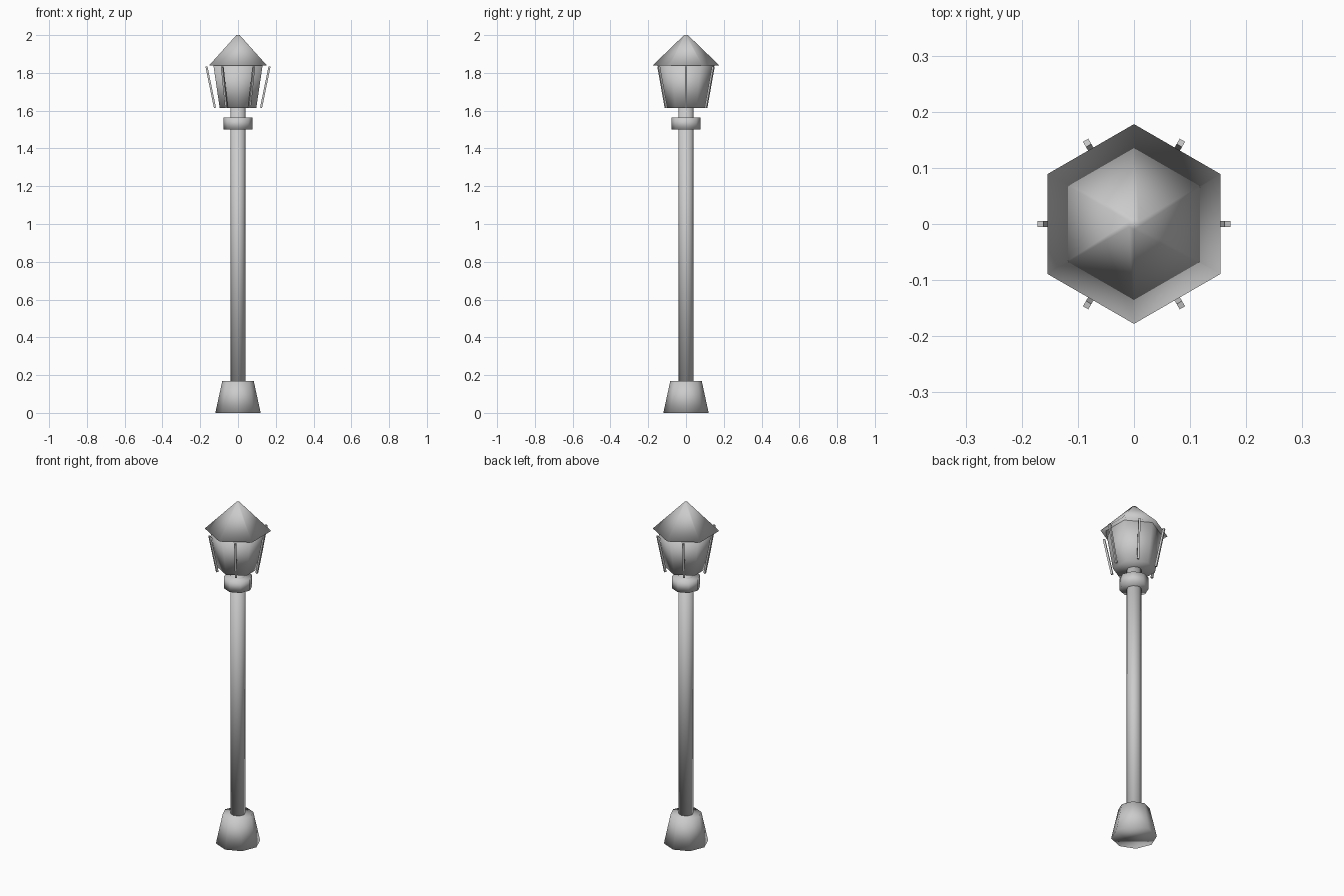
import bpy, bmesh, math
from mathutils import Vector, Matrix

if "Cube" in bpy.data.objects:
    bpy.data.objects.remove(bpy.data.objects["Cube"])


def finish(name, bm, smooth=False):
    bmesh.ops.recalc_face_normals(bm, faces=bm.faces)
    for f in bm.faces:
        f.smooth = smooth
    me = bpy.data.meshes.new(name)
    bm.to_mesh(me)
    bm.free()
    ob = bpy.data.objects.new(name, me)
    bpy.context.collection.objects.link(ob)
    return ob


def frustum(name, sides, profile):
    """Capped, fully smooth solid through (radius, z) rings, first corner on +y."""
    bm = bmesh.new()
    rings = []
    for r, z in profile:
        rings.append([bm.verts.new((r * math.sin(a), r * math.cos(a), z))
                      for a in (2 * math.pi * i / sides for i in range(sides))])
    for lo, hi in zip(rings, rings[1:]):
        for i in range(sides):
            j = (i + 1) % sides
            bm.faces.new((lo[i], lo[j], hi[j], hi[i]))
    bm.faces.new(rings[0])
    bm.faces.new(rings[-1])
    return finish(name, bm, True)


# Post: foot, pole and collar
frustum("base", 8, [(0.12, 0), (0.083, 0.17)])
frustum("pole", 8, [(0.04, 0.16), (0.04, 1.62)])
frustum("collar", 8, [(0.077, 1.5), (0.077, 1.565)])

# Lantern: flared hexagonal body and pointed roof
frustum("lantern_body", 6, [(0.112, 1.615), (0.15, 1.838)])
frustum("roof", 6, [(0.178, 1.838), (0.01, 2.0)])

# Six slanted bars, one outside each face of the lantern
for k in range(6):
    lo, hi = Vector((0.122, 0, 1.615)), Vector((0.167, 0, 1.834))
    axis = hi - lo
    tilt = math.atan2(axis.x, axis.z)
    bm = bmesh.new()
    bmesh.ops.create_cube(bm, size=1, matrix=(
        Matrix.Rotation(k * math.pi / 3, 4, 'Z')
        @ Matrix.Translation((lo + hi) / 2)
        @ Matrix.Rotation(tilt, 4, 'Y')
        @ Matrix.Diagonal((0.011, 0.011, axis.length, 1))))
    finish(f"lantern_bar_{k + 1}", bm)
